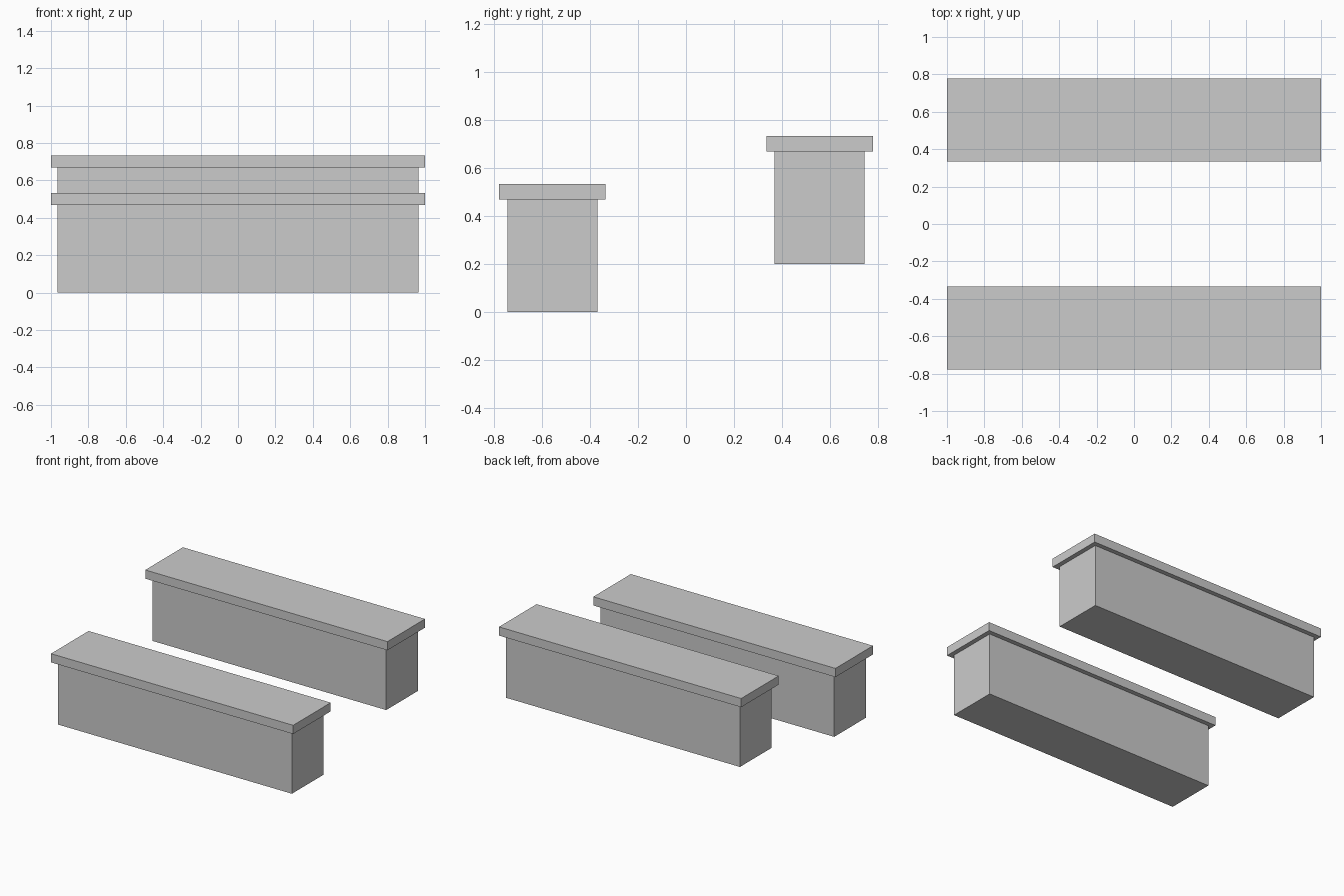
import bpy

if "Cube" in bpy.data.objects:
    bpy.data.objects.remove(bpy.data.objects["Cube"])


def box(name, size, bottom_centre):
    x, y, z = bottom_centre
    bpy.ops.mesh.primitive_cube_add(size=1, location=(x, y, z + size[2] / 2))
    obj = bpy.context.object
    obj.name = name
    obj.scale = size
    bpy.ops.object.transform_apply(location=False, rotation=False, scale=True)
    return obj


BODY = (1.932, 0.375, 0.468)
CAP = (2.0, 0.443, 0.065)

# Two identical capped walls, the back one raised
for side, y, base in (("front", -0.556, 0.0), ("back", 0.556, 0.2)):
    # Wall body
    box(side + "_wall_body", BODY, (0, y, base))
    # Overhanging cap slab
    box(side + "_wall_cap", CAP, (0, y, base + BODY[2]))
